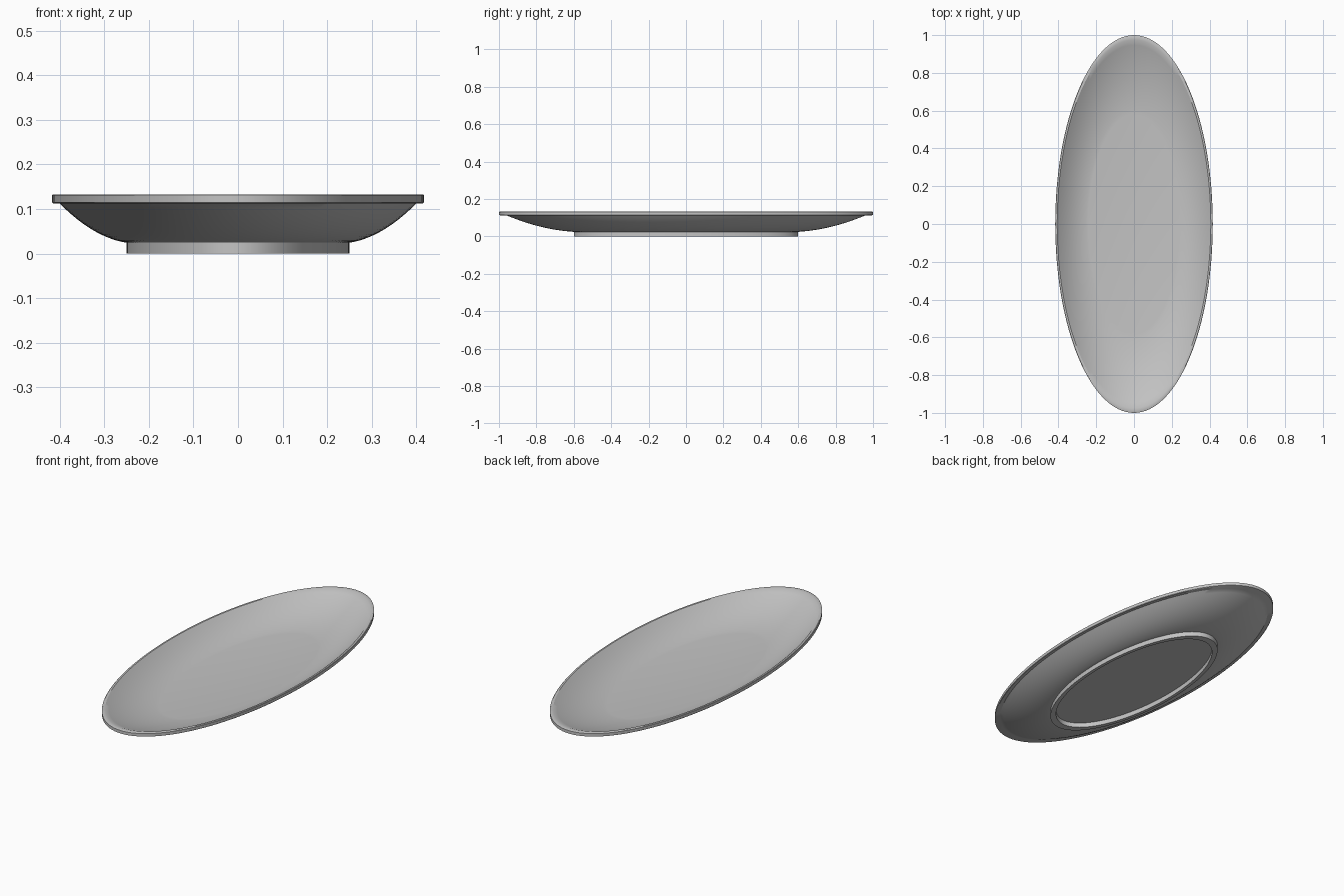
import bpy
import bmesh
import math

cube = bpy.data.objects.get("Cube")
if cube:
    bpy.data.objects.remove(cube, do_unlink=True)

HALF_WIDTH, HALF_LENGTH = 0.417, 1.0
SEGMENTS = 128

glaze = bpy.data.materials.new("grey glaze")
glaze.use_nodes = True
grey = (0.55, 0.55, 0.55, 1)
glaze.diffuse_color = grey
glaze.node_tree.nodes["Principled BSDF"].inputs["Base Color"].default_value = grey


def bowl_curve(r0, z0, r1, z1, steps=14):
    """Rising curve, nearly flat at the start and steeper at the end."""
    points = []
    for i in range(steps + 1):
        t = i / steps
        points.append((r0 + (r1 - r0) * t, z0 + (z1 - z0) * (0.3 * t + 0.7 * t * t)))
    return points


def oval_lathe(name, profile):
    """Sweep a (radius, height) profile round an ellipse; radius 0 closes to a point."""
    bm = bmesh.new()
    rings = []
    for r, z in profile:
        count = SEGMENTS if r > 0 else 1
        rings.append([bm.verts.new((HALF_WIDTH * r * math.cos(math.tau * i / SEGMENTS),
                                    HALF_LENGTH * r * math.sin(math.tau * i / SEGMENTS), z))
                      for i in range(count)])
    for a, b in zip(rings, rings[1:]):
        for i in range(SEGMENTS):
            j = (i + 1) % SEGMENTS
            corners = [a[i % len(a)], a[j % len(a)], b[j % len(b)], b[i % len(b)]]
            bm.faces.new(list(dict.fromkeys(corners)))
    bmesh.ops.recalc_face_normals(bm, faces=bm.faces)
    mesh = bpy.data.meshes.new(name)
    bm.to_mesh(mesh)
    bm.free()
    mesh.materials.append(glaze)
    obj = bpy.data.objects.new(name, mesh)
    bpy.context.collection.objects.link(obj)
    bpy.ops.object.select_all(action="DESELECT")
    obj.select_set(True)
    bpy.context.view_layer.objects.active = obj
    bpy.ops.object.shade_smooth_by_angle(angle=math.radians(30))
    return obj


# Recessed base, foot ring, underside, rim lip, then the inside of the bowl
foot = [(0, 0.025), (0.56, 0.025), (0.56, 0), (0.6, 0), (0.6, 0.025)]
underside = bowl_curve(0.607, 0.025, 0.96, 0.113)
lip = [(0.995, 0.113), (1, 0.115), (1, 0.131), (0.995, 0.133)]
inside = bowl_curve(0.58, 0.045, 0.975, 0.133)[::-1]
oval_lathe("oval_dish", foot + underside + lip + inside + [(0, 0.045)])
